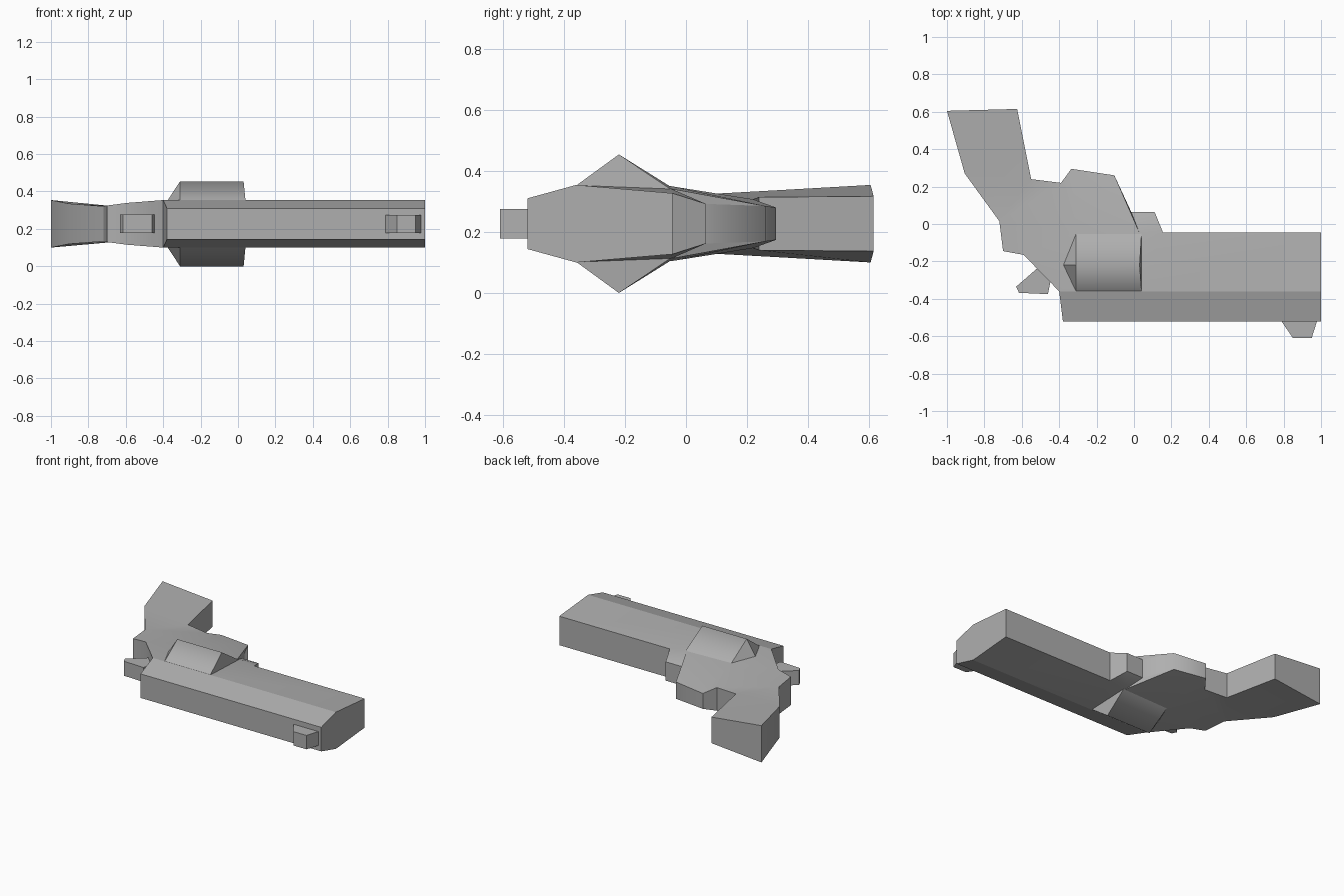
import bpy
import bmesh

cube = bpy.data.objects.get("Cube")
if cube:
    bpy.data.objects.remove(cube, do_unlink=True)

MID = 0.227  # height of the symmetry plane

# Single grey finish
grey = bpy.data.materials.new("plain_grey")
grey.use_nodes = True
colour = (0.43, 0.43, 0.43, 1.0)
grey.diffuse_color = colour
grey.node_tree.nodes["Principled BSDF"].inputs["Base Color"].default_value = colour


def mirrored_slab(name, points, outline, caps, soft_corners="", soft_creases=None):
    """Slab mirrored about the mid plane.
    points: letter -> (x, y, half thickness); outline: rim letters in order;
    caps: faces of one side. Cap creases are soft when listed (None = all but
    those kept hard), rim edges are always hard."""
    bm = bmesh.new()
    top = {k: bm.verts.new((x, y, MID + h)) for k, (x, y, h) in points.items()}
    low = {k: bm.verts.new((x, y, MID - h)) for k, (x, y, h) in points.items()}
    for cap in caps.split():
        bm.faces.new([top[k] for k in cap])
        bm.faces.new([low[k] for k in reversed(cap)])
    for a, b in zip(outline, outline[1:] + outline[:1]):
        bm.faces.new([top[a], top[b], low[b], low[a]])
    bmesh.ops.recalc_face_normals(bm, faces=bm.faces)

    for face in bm.faces:
        face.smooth = True
    for edge in bm.edges:
        edge.smooth = False
    for k in soft_corners:
        bm.edges.get((top[k], low[k])).smooth = True
    for side in (top, low):
        names = {v: k for k, v in side.items()}
        for edge in bm.edges:
            pair = [names.get(v) for v in edge.verts]
            if None in pair:
                continue
            on_cap = all(abs(f.normal.z) > 0.3 for f in edge.link_faces)
            if on_cap and soft_creases(*pair):
                edge.smooth = True

    mesh = bpy.data.meshes.new(name)
    bm.to_mesh(mesh)
    bm.free()
    mesh.materials.append(grey)
    obj = bpy.data.objects.new(name, mesh)
    bpy.context.collection.objects.link(obj)
    return obj


def plain_block(name, corners, half):
    """Flat-sided block of constant thickness."""
    letters = "ABCDEFGH"[:len(corners)]
    points = {k: (x, y, half) for k, (x, y) in zip(letters, corners)}
    return mirrored_slab(name, points, letters, letters,
                         soft_creases=lambda a, b: False)


# Barrel, frame and grip in one body
body = {
    "A": (-0.38, -0.52, 0.083), "B": (-0.40, -0.36, 0.127),
    "C": (-0.59, -0.165, 0.112), "D": (-0.70, -0.145, 0.098),
    "E": (-0.72, 0.015, 0.094), "F": (-0.905, 0.27, 0.108),
    "G": (-1, 0.605, 0.127), "H": (-0.625, 0.615, 0.09),
    "I": (-0.55, 0.24, 0.087), "J": (-0.39, 0.22, 0.08),
    "K": (-0.335, 0.295, 0.053), "L": (-0.105, 0.26, 0.058),
    "M": (-0.015, 0.065, 0.065), "N": (0.11, 0.065, 0.065),
    "O": (0.155, -0.045, 0.1), "P": (1, -0.045, 0.1),
    "Q": (1, -0.36, 0.127), "R": (1, -0.52, 0.083),
    "S": (-0.31, -0.05, 0.123), "T": (0.03, -0.05, 0.115),
    "U": (0.03, -0.36, 0.127),
}
mirrored_slab(
    "barrel_frame_and_grip", body, "ABCDEFGHIJKLMNOPQR",
    "ARQUB BUTS UQPO UOT CBS CSE CED EIF FIHG EJI ESJ SKJ SLK STL TML TNM TON",
    soft_corners="CFL",
    soft_creases=lambda a, b: not {a, b} <= set("BUQ"))

# Drum: a rounded ridge on both sides, pointed at the rear
drum = {
    "a": (-0.31, -0.36, 0.125), "x": (-0.38, -0.22, 0.12),
    "b": (-0.31, -0.05, 0.121), "c": (0.04, -0.05, 0.113),
    "d": (0.04, -0.36, 0.125),
    "r": (-0.31, -0.22, 0.227), "s": (0.03, -0.22, 0.227),
}
mirrored_slab("drum", drum, "axbcd", "adsr rscb arx xrb dcs",
              soft_creases=lambda a, b: {a, b} == set("rs"))

# Hammer and front sight
plain_block("hammer", [(-0.63, -0.335), (-0.615, -0.368), (-0.46, -0.375),
                       (-0.445, -0.30), (-0.46, -0.24), (-0.515, -0.235)], 0.05)
plain_block("front_sight", [(0.785, -0.515), (0.85, -0.61),
                            (0.95, -0.61), (0.98, -0.515)], 0.048)
